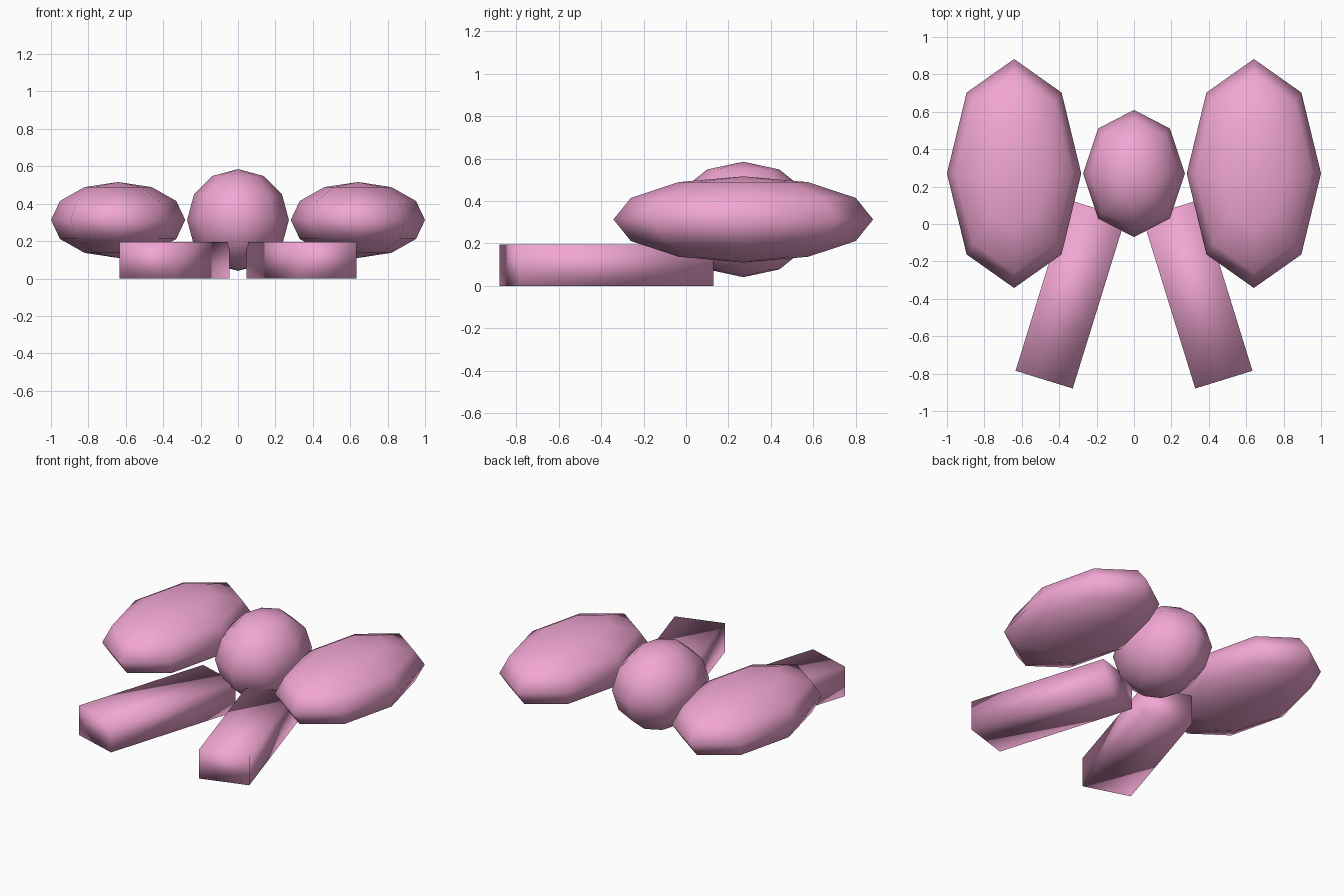
import bpy

if "Cube" in bpy.data.objects:
    bpy.data.objects.remove(bpy.data.objects["Cube"])

pink = bpy.data.materials.new("pink")
pink.diffuse_color = (0.88, 0.38, 0.65, 1)
pink.use_nodes = True
pink.node_tree.nodes["Principled BSDF"].inputs["Base Color"].default_value = pink.diffuse_color


def finish(name):
    # bake size and rotation into the mesh, smooth shade, colour
    ob = bpy.context.object
    ob.name = name
    bpy.ops.object.transform_apply(location=False, rotation=True, scale=True)
    bpy.ops.object.shade_smooth()
    ob.data.materials.append(pink)
    return ob


def ellipsoid(name, center, radii):
    bpy.ops.mesh.primitive_uv_sphere_add(segments=8, ring_count=6, radius=1, location=center)
    bpy.context.object.scale = radii
    return finish(name)


def ribbon_tail(name, center, size, angle):
    bpy.ops.mesh.primitive_cube_add(size=1, location=center, rotation=(0, 0, angle))
    bpy.context.object.scale = size
    return finish(name)


# centre knot
ellipsoid("knot", (0, 0.27, 0.313), (0.272, 0.34, 0.272))

# bow loops and ribbon tails on both sides
for side, s in (("left", -1), ("right", 1)):
    ellipsoid(side + "_loop", (s * 0.641, 0.27, 0.313), (0.359, 0.612, 0.203))
    ribbon_tail(side + "_tail", (s * 0.339, -0.375, 0.098), (0.32, 0.957, 0.196), s * 0.3)
